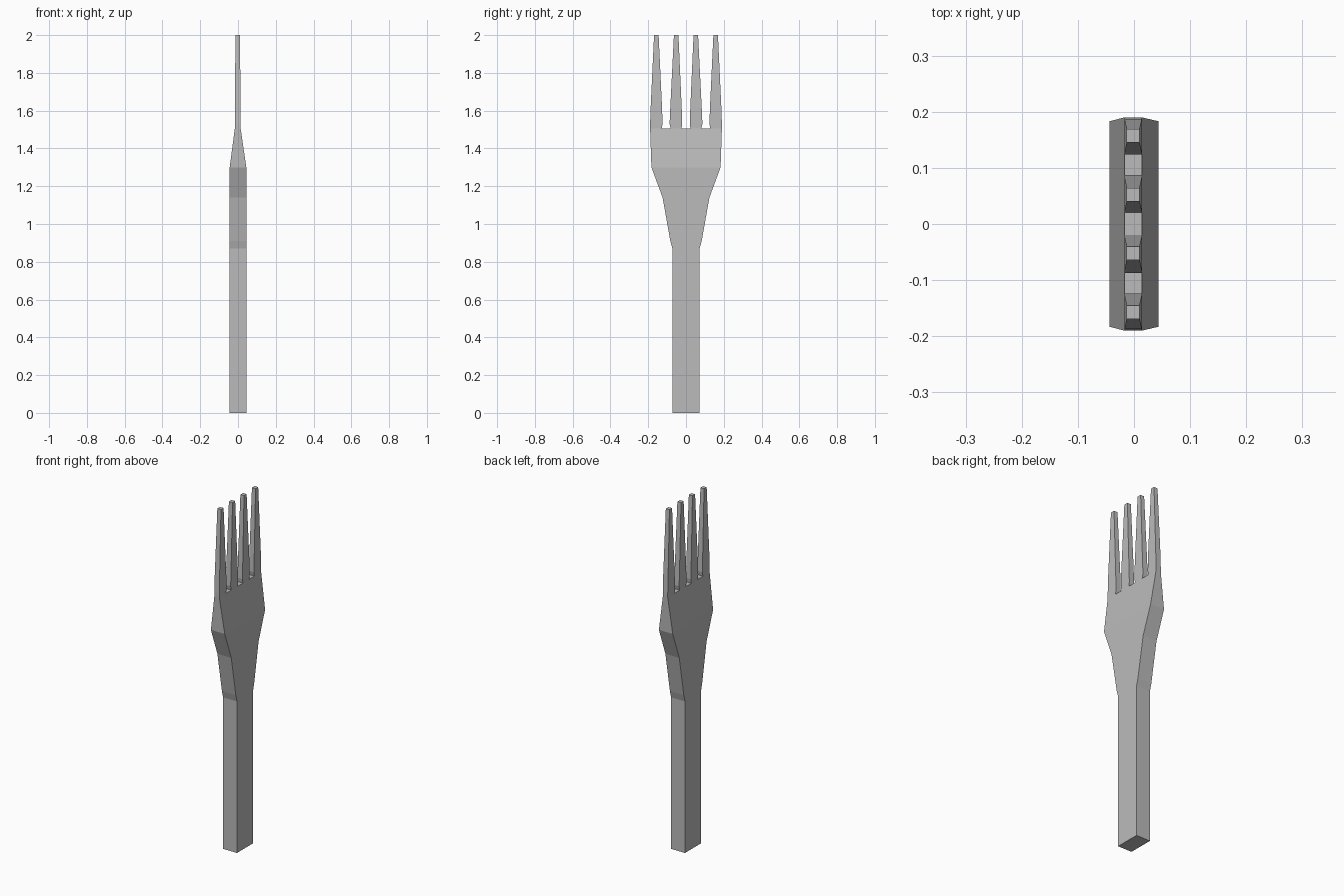
import bpy
import bmesh

cube = bpy.data.objects.get("Cube")
if cube:
    bpy.data.objects.remove(cube, do_unlink=True)

# Plain grey metal
metal = bpy.data.materials.new("grey_metal")
metal.use_nodes = True
grey = (0.5, 0.5, 0.5, 1)
metal.diffuse_color = grey
metal.node_tree.nodes["Principled BSDF"].inputs["Base Color"].default_value = grey


def loft(name, stations, cap_bottom=True):
    """Join rectangular sections (z, y_min, y_max, x_min, x_max) from bottom to top."""
    bm = bmesh.new()
    rings = []
    for z, y0, y1, x0, x1 in stations:
        corners = [(x0, y0), (x1, y0), (x1, y1), (x0, y1)]
        rings.append([bm.verts.new((x, y, z)) for x, y in corners])
    for low, high in zip(rings, rings[1:]):
        for i in range(4):
            j = (i + 1) % 4
            bm.faces.new((low[i], low[j], high[j], high[i]))
    if cap_bottom:
        bm.faces.new(rings[0][::-1])
    bm.faces.new(rings[-1])
    bmesh.ops.recalc_face_normals(bm, faces=bm.faces)
    mesh = bpy.data.meshes.new(name)
    bm.to_mesh(mesh)
    bm.free()
    mesh.materials.append(metal)
    obj = bpy.data.objects.new(name, mesh)
    bpy.context.collection.objects.link(obj)
    return obj


# Handle flaring into the head, thinning towards the tines
THICK = (-0.044, 0.044)
THIN = (-0.017, 0.014)
outline = [(0, 0.072), (0.87, 0.072), (0.91, 0.083), (1.14, 0.124), (1.3, 0.183)]
body = [(z, -w, w, *THICK) for z, w in outline]
body.append((1.505, -0.19, 0.19, *THIN))
loft("handle_and_head", body)

# Four tapering tines, narrowed slightly at the root
TIP = (-0.013, 0.010)
outer = [(1.505, 0.129, 0.19, *THIN), (1.53, 0.124, 0.19, *THIN),
         (1.62, 0.127, 0.187, *THIN), (2, 0.145, 0.169, *TIP)]
inner = [(1.505, 0.024, 0.081, *THIN), (1.53, 0.020, 0.087, *THIN),
         (1.62, 0.023, 0.083, *THIN), (2, 0.040, 0.064, *TIP)]
for label, tine in (("outer", outer), ("inner", inner)):
    loft(f"{label}_tine_back", tine, cap_bottom=False)
    mirrored = [(z, -y1, -y0, x0, x1) for z, y0, y1, x0, x1 in tine]
    loft(f"{label}_tine_front", mirrored, cap_bottom=False)
